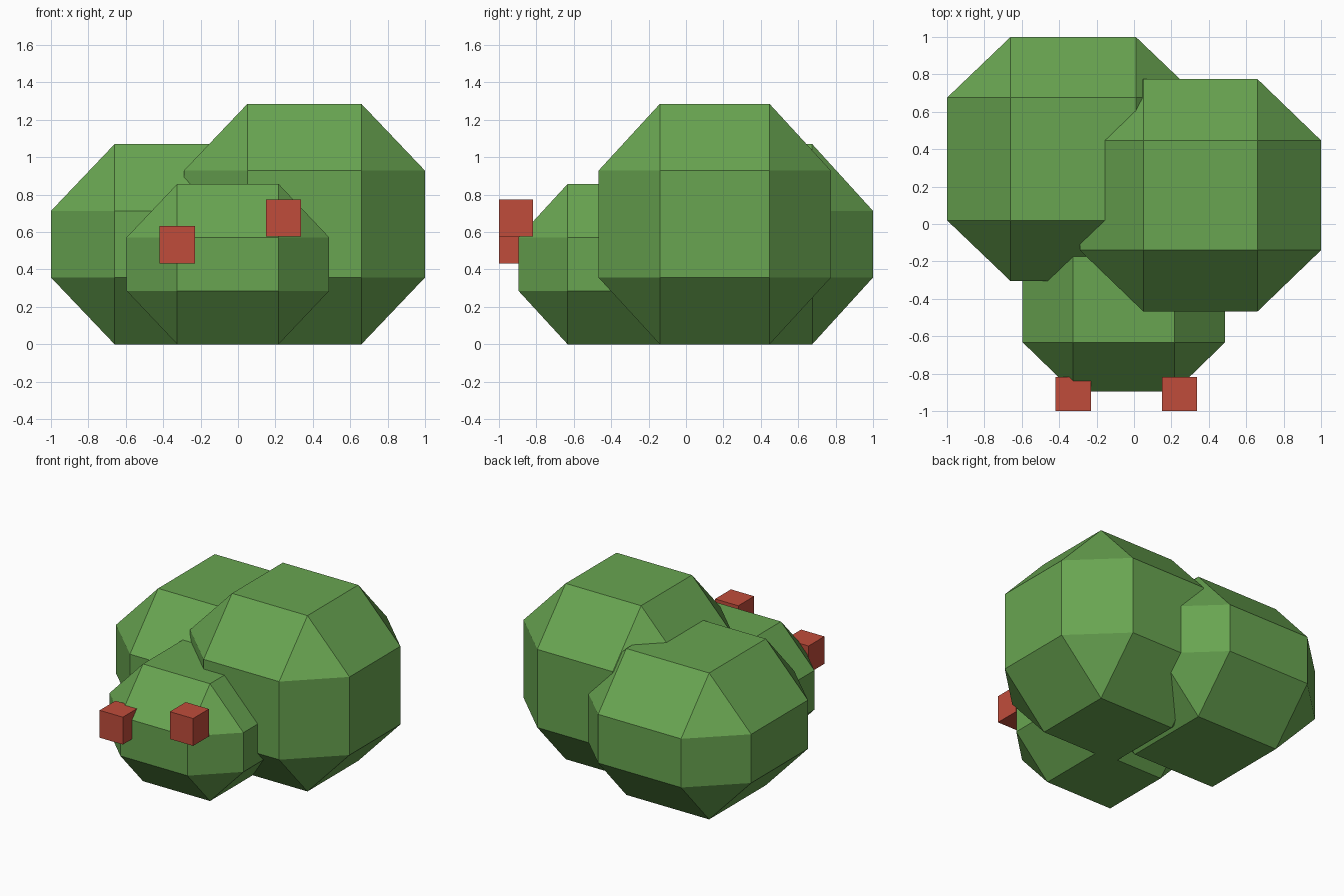
import bpy
import bmesh
import math
from itertools import product
from mathutils import Vector

cube = bpy.data.objects.get("Cube")
if cube:
    bpy.data.objects.remove(cube, do_unlink=True)


def make_material(name, color):
    mat = bpy.data.materials.new(name)
    mat.use_nodes = True
    mat.diffuse_color = color
    mat.node_tree.nodes["Principled BSDF"].inputs["Base Color"].default_value = color
    return mat


green = make_material("leaf green", (0.14, 0.375, 0.082, 1))
red = make_material("berry red", (0.53, 0.073, 0.044, 1))


def finish(bm, name, mat):
    bmesh.ops.recalc_face_normals(bm, faces=bm.faces)
    mesh = bpy.data.meshes.new(name)
    bm.to_mesh(mesh)
    bm.free()
    mesh.materials.append(mat)
    obj = bpy.data.objects.new(name, mesh)
    bpy.context.collection.objects.link(obj)
    return obj


def chamfered_block(name, low, high, cut, mat):
    """Box from low to high with every edge cut back, leaving triangular corners."""
    low, high, cut = Vector(low), Vector(high), Vector(cut)
    centre, half = (low + high) / 2, (high - low) / 2
    bm = bmesh.new()
    for signs in product((-1, 1), repeat=3):
        for outer in range(3):
            point = [s * (half[i] if i == outer else half[i] - cut[i])
                     for i, s in enumerate(signs)]
            bm.verts.new(centre + Vector(point))
    bmesh.ops.convex_hull(bm, input=bm.verts)
    bmesh.ops.dissolve_limit(bm, angle_limit=math.radians(1),
                             verts=bm.verts, edges=bm.edges)
    return finish(bm, name, mat)


def box(name, low, high, mat):
    low, high = Vector(low), Vector(high)
    bm = bmesh.new()
    bmesh.ops.create_cube(bm, size=1)
    bmesh.ops.scale(bm, vec=high - low, verts=bm.verts)
    bmesh.ops.translate(bm, vec=(low + high) / 2, verts=bm.verts)
    return finish(bm, name, mat)


# Three overlapping bush clumps
chamfered_block("back_clump", (-1, -0.305, 0), (0.35, 1, 1.07), (0.34, 0.325, 0.357), green)
chamfered_block("tall_clump", (-0.29, -0.468, 0), (1, 0.775, 1.285), (0.34, 0.328, 0.357), green)
chamfered_block("front_clump", (-0.595, -0.895, 0), (0.487, 0.15, 0.857), (0.27, 0.262, 0.285), green)

# Two berries on the front
for name, x, z in (("right_berry", -0.325, 0.533), ("left_berry", 0.243, 0.675)):
    box(name, (x - 0.094, -1, z - 0.1), (x + 0.094, -0.817, z + 0.1), red)
